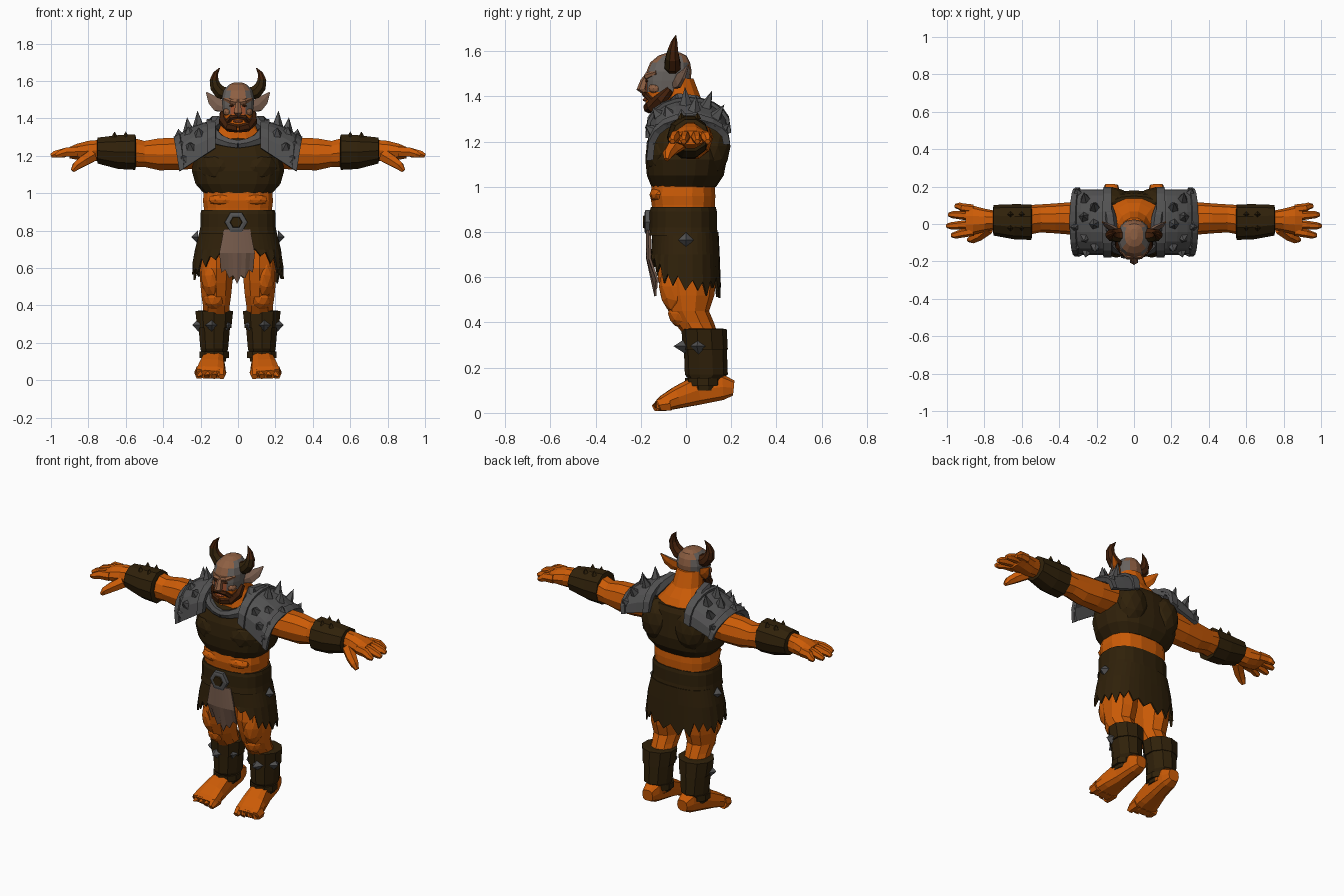
import bpy, bmesh, math, random
from mathutils import Vector, Matrix

random.seed(4)
if "Cube" in bpy.data.objects:
    bpy.data.objects.remove(bpy.data.objects["Cube"])


def material(name, *rgb):
    mat = bpy.data.materials.new(name)
    mat.use_nodes = True
    color = (*rgb, 1)
    mat.diffuse_color = color
    shader = mat.node_tree.nodes["Principled BSDF"]
    shader.inputs["Base Color"].default_value = color
    shader.inputs["Roughness"].default_value = .8
    return mat


SKIN = material("orange skin", .6, .105, .002)
LEATHER = material("dark leather", .029, .015, .003)
METAL = material("grey metal", .085, .084, .085)
CLOTH = material("tan cloth", .19, .11, .075)
HORN = material("red brown horn", .055, .014, .003)
PAINT = material("grey war paint", .14, .125, .115)
SCALP = material("faded scalp", .27, .115, .055)
RUDDY = material("ruddy face", .36, .085, .03)


def finish(bm, name, mats, mirror=False, rule=None, thick=0):
    """Turn a bmesh into an object with flat faces, optionally mirrored."""
    bmesh.ops.recalc_face_normals(bm, faces=bm.faces)
    if rule:
        for f in bm.faces:
            f.normal_update()
            f.material_index = rule(f.calc_center_median(), f.normal)
    mesh = bpy.data.meshes.new(name)
    bm.to_mesh(mesh)
    bm.free()
    for mat in mats if isinstance(mats, list) else [mats]:
        mesh.materials.append(mat)
    obj = bpy.data.objects.new(name, mesh)
    bpy.context.collection.objects.link(obj)
    if thick:
        obj.modifiers.new("thickness", "SOLIDIFY").thickness = thick
    if mirror:
        obj.modifiers.new("mirror", "MIRROR")


def bridge(bm, rows, closed=True):
    """Join neighbouring rows of vertices with quads."""
    for low, high in zip(rows, rows[1:]):
        n = len(low)
        for i in range(n if closed else n - 1):
            j = (i + 1) % n
            bm.faces.new((low[i], low[j], high[j], high[i]))


def sweep(name, rings, mat, sides=10, axis=None, power=2, mirror=False, rule=None):
    """Skin rings of (x, y, z, half size, half size) along an axis or the path."""
    bm = bmesh.new()
    pts = [Vector(r[:3]) for r in rings]
    rows = []
    for k, (p, ring) in enumerate(zip(pts, rings)):
        t = Vector(axis) if axis else (pts[min(k + 1, len(pts) - 1)] - pts[max(k - 1, 0)]).normalized()
        ref = Vector((1, 0, 0)) if abs(t.y) > .8 else Vector((0, 1, 0))
        u = ref.cross(t).normalized()
        v = t.cross(u)
        row = []
        for i in range(sides):
            ang = math.tau * (i + .5) / sides
            c, s = math.cos(ang), math.sin(ang)
            c, s = (math.copysign(abs(w) ** (2 / power), w) for w in (c, s))
            row.append(bm.verts.new(p + u * c * ring[3] + v * s * ring[-1]))
        rows.append(row)
    bridge(bm, rows)
    bm.faces.new(rows[0])
    bm.faces.new(rows[-1])
    finish(bm, name, mat, mirror, rule)


def column(name, rings, mat, x=0, **kw):
    """Upright sweep from rings of (z, y, half width, half depth)."""
    sweep(name, [(x, y, z, a, b) for z, y, a, b in rings], mat, axis=(0, 0, 1), **kw)


def spikes(name, items, mat=METAL, sides=4):
    """Mirrored pyramids given as (position, direction, radius, length)."""
    bm = bmesh.new()
    for pos, way, r, length in items:
        turn = Vector(way).to_track_quat("Z", "Y").to_matrix().to_4x4()
        place = Matrix.Translation(pos) @ turn @ Matrix.Translation((0, 0, length / 2))
        bmesh.ops.create_cone(bm, cap_ends=True, segments=sides, radius1=r,
                              radius2=0, depth=length, matrix=place)
    finish(bm, name, mat, True)


def ball(name, pos, size, mat, mirror=True):
    bm = bmesh.new()
    place = Matrix.Translation(pos) @ Matrix.Diagonal((*size, 1))
    bmesh.ops.create_icosphere(bm, subdivisions=2, radius=1, matrix=place)
    finish(bm, name, mat, mirror)


# Feet and toes
sweep("foot", [(.12, .21, .11, .035, .035), (.122, .16, .115, .06, .05), (.13, .05, .1, .067, .058),
               (.14, -.04, .067, .05, .074), (.147, -.1, .042, .036, .083), (.148, -.125, .03, .024, .075)],
      SKIN, power=3, mirror=True)
for i in range(4):
    x = .088 + .04 * i
    sweep("toe", [(x, -.07, .042, .036, .026), (x, -.12, .034, .03, .024),
                  (x, -.145 + .008 * i, .02, .016, .018)], SKIN, sides=6, mirror=True)

# Legs
column("leg", [(.1, .1, .05, .05), (.34, .07, .075, .075), (.4, .035, .075, .088), (.45, .012, .083, .09),
               (.52, .01, .09, .115), (.6, .005, .093, .13), (.7, .0, .085, .115), (.84, -.01, .07, .1)],
       SKIN, x=.116, mirror=True)
ball("kneecap", (.125, -.015, .44), (.06, .065, .065), SKIN)
ball("thigh_muscle", (.14, -.045, .56), (.06, .075, .12), SKIN)

# Leather greaves with a flared cuff
column("greave", [(.1, .075, .065, .07), (.15, .085, .072, .075), (.17, .09, .078, .095), (.3, .085, .09, .095)],
       LEATHER, x=.127, mirror=True)
column("greave_cuff", [(.28, .085, .096, .1), (.37, .08, .106, .1), (.373, .08, .08, .08)],
       LEATHER, x=.127, mirror=True)
column("ankle_strap", [(.12, .075, .082, .08), (.155, .075, .082, .08)], LEATHER, x=.127, mirror=True)
spikes("greave_spikes", [((.14, .0, .295), (0, -1, 0), .036, .055), ((.21, .055, .295), (1, -.2, 0), .036, .035),
                         ((.06, .03, .295), (-.6, -1, 0), .03, .02)])

# Belly, belt and buckle
column("belly", [(.84, -.01, .185, .135), (.92, -.012, .185, .142), (.96, -.014, .19, .146), (1.06, -.01, .18, .135)],
       SKIN, sides=16, power=2.6)
ball("belly_muscle", (.07, -.12, .965), (.09, .042, .035), SKIN)
column("belt", [(.785, -.012, .21, .155), (.82, -.012, .203, .15), (.89, -.012, .203, .15), (.91, -.012, .198, .145)],
       LEATHER, sides=20, power=2.5)
sweep("buckle", [(-.01, -.15, .845, .062), (-.01, -.18, .845, .06), (-.01, -.184, .845, .045)], METAL, sides=6)
sweep("buckle_center", [(-.01, -.18, .845, .036), (-.01, -.19, .845, .03)], LEATHER, sides=6)

# Ragged skirt, shorter at the front
bm = bmesh.new()
count = 44
rows = [[], [], []]
for i in range(count):
    a = math.tau * i / count
    front = max(0, -math.sin(a))
    hem = .55 - .03 * max(0, math.sin(a)) + .12 * front ** 3 + (.055 if i % 2 else 0) + random.uniform(-.02, .03)
    for row, z, w, d in zip(rows, (.8, .7, hem), (.205, .23, .245), (.147, .152, .157)):
        c, s = (math.copysign(abs(q) ** .8, q) for q in (math.cos(a), math.sin(a)))
        row.append(bm.verts.new((w * c, d * s - .003, z)))
bridge(bm, rows)
finish(bm, "ragged_skirt", LEATHER, thick=.01)
spikes("skirt_stud", [((.215, .0, .765), (1, 0, 0), .035, .035)])

# Hanging loincloth with a torn lower edge
bm = bmesh.new()
rows = [[], [], []]
for i in range(9):
    s = i / 4 - 1
    hem = .515 + .06 * abs(s) + (.03 if i % 2 else 0)
    for row, z, w, y in zip(rows, (.81, .68, hem), (.07, .095, .085), (-.178, -.176, -.14)):
        row.append(bm.verts.new((w * s - .005, y + .012 * s * s, z)))
bridge(bm, rows, closed=False)
finish(bm, "loincloth", CLOTH, thick=.01)

# Leather vest with chest and shoulder blade masses
column("vest", [(1.0, -.01, .185, .143), (1.05, -.003, .23, .17), (1.12, .0, .25, .18), (1.2, .0, .235, .172),
                (1.27, .01, .2, .155), (1.3, .02, .16, .13)], LEATHER, sides=18, power=2.5)
ball("vest_chest", (.095, -.09, 1.14), (.12, .09, .095), LEATHER)
ball("vest_shoulder_blade", (.115, .115, 1.18), (.1, .082, .13), LEATHER)

# Neck and upper shoulders
column("neck", [(1.24, .01, .2, .14), (1.3, .01, .17, .13), (1.34, .0, .13, .115), (1.39, -.02, .09, .09),
                (1.48, -.04, .075, .075)], SKIN, sides=12)
sweep("collar", [(.15, -.09, 1.335, .035, .025), (.1, -.135, 1.285, .033, .022), (.05, -.155, 1.27, .026, .02),
                 (0, -.162, 1.262, .024, .02)], METAL, sides=6, mirror=True)
sweep("neck_plate", [(.15, .11, 1.33, .03), (.13, .04, 1.375, .035), (.12, -.03, 1.385, .035), (.13, -.1, 1.33, .03)],
      METAL, sides=6, mirror=True)


# Arched shoulder pads with raised rims
def arch_point(s, t, grow=0):
    """Pad surface point: s runs outward, t runs from front to back."""
    ang = math.pi * t
    low = (1.24 - .12 * s) * (1 - t) + (1.25 - .06 * s) * t
    top = 1.385 - .09 * s * s + grow
    bow = math.sin(ang) ** .75 if 0 < t < 1 else 0
    return Vector((.125 + .185 * s + .03 * s * bow, .01 - (.175 + grow) * math.cos(ang), low + (top - low) * bow))


for name, start, end, grow in (("shoulder_pad", 0, 1, 0), ("pad_inner_rim", -.02, .2, .014),
                               ("pad_outer_rim", .88, 1.02, .01)):
    bm = bmesh.new()
    rows = [[bm.verts.new(arch_point(start + (end - start) * k / 4, i / 10, grow)) for i in range(11)]
            for k in range(5)]
    bridge(bm, rows, closed=False)
    finish(bm, name, METAL, mirror=True, thick=.02)

studs = []
for s, turns, size in ((.4, (.22, .48, .65), .085), (.65, (.12, .33, .55, .75), .075), (.88, (.06, .22, .45, .85), .045)):
    for t in turns:
        way = Vector((.25 * s, -math.cos(math.pi * t), .3 + math.sin(math.pi * t)))
        studs.append((arch_point(s, t) - way * .01, way, .032, size * (.6 if t < .35 else 1)))
spikes("pad_spikes", studs, sides=5)

# Arms and bracers
sweep("arm", [(.18, .02, 1.22, .09, .1), (.32, .03, 1.21, .09, .088), (.42, .03, 1.208, .09, .08),
              (.5, .03, 1.21, .073, .075), (.58, .02, 1.22, .085, .08), (.74, .02, 1.23, .06, .05)],
      SKIN, axis=(1, 0, 0), mirror=True)
sweep("bracer", [(.545, .01, 1.22, .08, .08), (.55, .01, 1.22, .1, .095), (.64, .012, 1.22, .095, .094),
                 (.75, .02, 1.228, .073, .082), (.755, .02, 1.228, .05, .06)],
      LEATHER, axis=(1, 0, 0), mirror=True)
spikes("bracer_studs", [((x, y, 1.30), (0, y, 1), .018, .03) for x in (.6, .66) for y in (-.02, .05)], LEATHER)

# Hands
sweep("palm", [(.74, .02, 1.23, .058, .05), (.8, .02, 1.225, .058, .062), (.86, .02, 1.222, .045, .078),
               (.9, .02, 1.217, .032, .078)], SKIN, axis=(1, 0, 0), mirror=True)
for y, spread, reach in ((-.04, -.02, .975), (0, -.01, 1), (.042, .008, .99), (.08, .016, .955)):
    sweep("finger", [(.86, y, 1.222, .03, .024), (.92, y + spread / 2, 1.22, .027, .023),
                     (reach - .02, y + spread, 1.208, .021, .019), (reach, y + spread, 1.2, .012, .012)],
          SKIN, sides=6, mirror=True)
sweep("thumb", [(.78, -.02, 1.2, .037), (.83, -.06, 1.17, .032), (.865, -.08, 1.145, .025), (.885, -.085, 1.12, .012)],
      SKIN, sides=6, mirror=True)


# Head, painted grey on its sides
def head_color(c, n):
    if c.z < 1.4:
        return 0
    if abs(c.x) > .048:
        return 1
    return 3 if c.y < -.1 and c.z < 1.49 else 2


column("head", [(1.335, -.13, .045, .045), (1.37, -.105, .07, .075), (1.42, -.085, .08, .095), (1.47, -.08, .086, .1),
                (1.51, -.075, .088, .1), (1.55, -.07, .078, .088), (1.58, -.06, .05, .062), (1.593, -.055, .02, .03)],
       [SKIN, PAINT, SCALP, RUDDY], sides=14, power=2.3, rule=head_color)
sweep("nose", [(0, -.165, 1.5, .012), (0, -.185, 1.465, .018), (0, -.195, 1.432, .024), (0, -.18, 1.42, .015)],
      SCALP, sides=6)
sweep("brow", [(.0, -.172, 1.485, .014), (.035, -.172, 1.49, .016), (.072, -.13, 1.505, .01)],
      SCALP, sides=6, mirror=True)
ball("eye", (.034, -.172, 1.468), (.014, .008, .006), HORN)
ball("cheek", (.05, -.135, 1.435), (.03, .033, .025), SCALP)
sweep("beard", [(.08, -.07, 1.43, .018), (.075, -.11, 1.385, .03), (.045, -.15, 1.357, .03), (0, -.165, 1.35, .026)],
      HORN, sides=7, mirror=True)
sweep("moustache", [(.0, -.183, 1.41, .013), (.035, -.172, 1.405, .016), (.06, -.14, 1.375, .018)],
      HORN, sides=6, mirror=True)
ball("lower_lip", (0, -.178, 1.385), (.028, .014, .008), RUDDY, mirror=False)
sweep("ear", [(.07, -.05, 1.455, .025, .015), (.105, -.03, 1.47, .04, .016), (.135, -.01, 1.497, .032, .012),
              (.168, .01, 1.538, .004, .004)], [CLOTH, SKIN], sides=6, mirror=True,
      rule=lambda c, n: int(n.y > .2))

# Curved horns with dark roots
sweep("horn", [(.06, -.06, 1.53, .038), (.095, -.06, 1.54, .038), (.12, -.06, 1.57, .033), (.128, -.058, 1.605, .025),
               (.12, -.052, 1.64, .015), (.098, -.045, 1.67, .002)], [LEATHER, HORN], sides=8, mirror=True,
      rule=lambda c, n: int(c.z > 1.6 or n.y > -.3))
